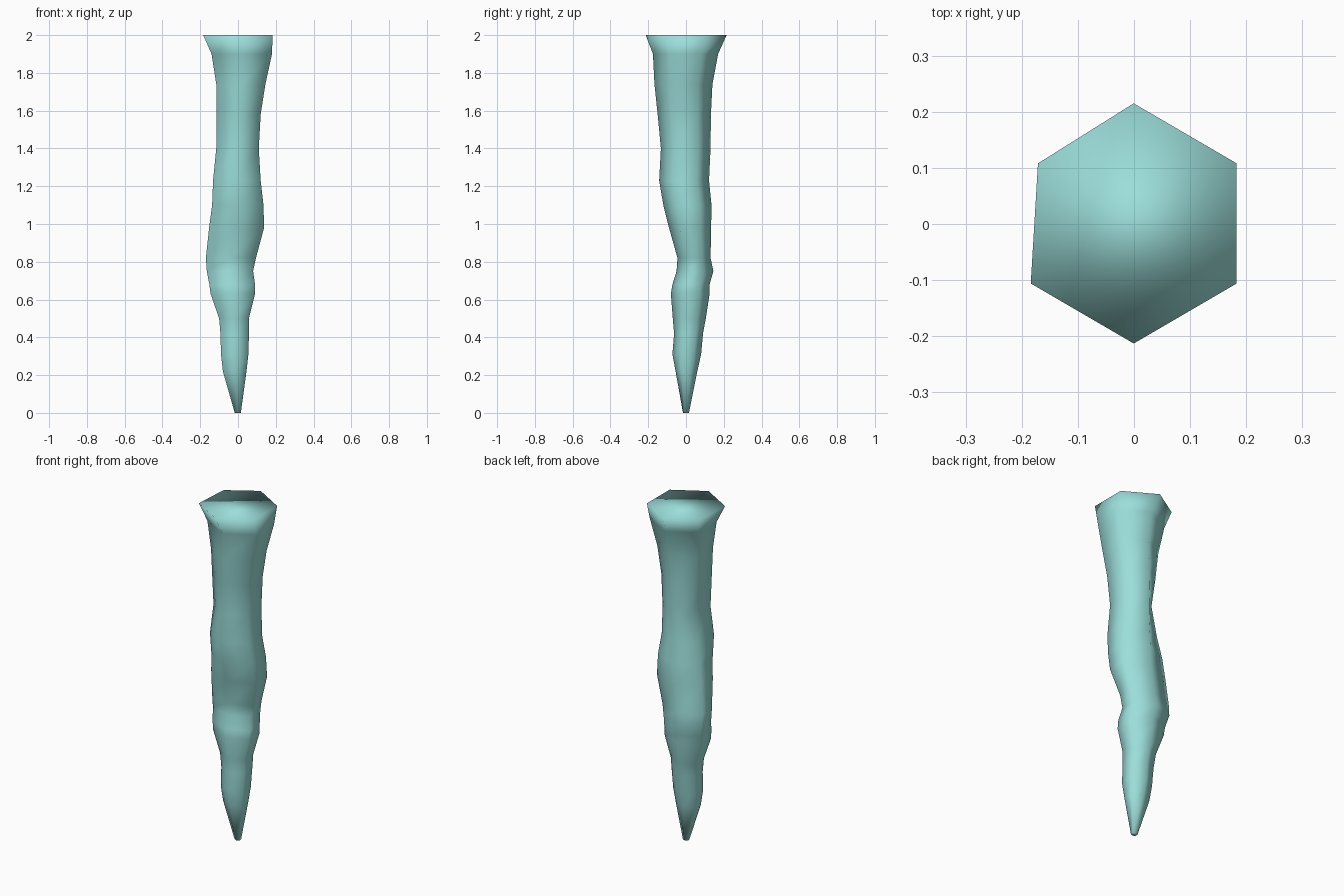
import bpy, bmesh, math

# Ring table: height, x min, x max, y min, y max, left-back corner scale
RINGS = [
    (0.00, -.017, .015, -.016, .016, 1),
    (0.22, -.080, .045, -.055, .060, 1),
    (0.31, -.090, .055, -.072, .080, 1),
    (0.42, -.093, .058, -.063, .090, 1),
    (0.50, -.100, .058, -.070, .105, 1),
    (0.63, -.145, .090, -.080, .125, 1),
    (0.68, -.152, .090, -.072, .125, 1),
    (0.75, -.165, .080, -.050, .145, 1),
    (0.82, -.170, .095, -.045, .130, 1),
    (0.98, -.153, .138, -.090, .133, 1),
    (1.10, -.137, .135, -.120, .135, 1),
    (1.23, -.132, .120, -.142, .122, .85),
    (1.40, -.115, .110, -.133, .130, .58),
    (1.58, -.115, .120, -.150, .132, .85),
    (1.74, -.115, .145, -.167, .140, 1),
    (1.90, -.140, .180, -.175, .170, 1),
    (2.00, -.184, .183, -.213, .215, .93),
]

bm = bmesh.new()
rings = []
for z, x0, x1, y0, y1, dent in RINGS:
    ring = []
    for k in range(6):
        a = math.radians(90 + 60 * k)
        s = dent if k == 1 else 1  # left-back corner dents inward
        x = (x0 + x1) / 2 + s * (x1 - x0) / 2 * math.cos(a) / math.cos(math.pi / 6)
        y = (y0 + y1) / 2 + (y1 - y0) / 2 * math.sin(a)
        ring.append(bm.verts.new((x, y, z)))
    rings.append(ring)

# Side walls and end caps
for lo, hi in zip(rings, rings[1:]):
    for k in range(6):
        n = (k + 1) % 6
        bm.faces.new((lo[k], lo[n], hi[n], hi[k]))
bm.faces.new(rings[0][::-1])
bm.faces.new(rings[-1])
bmesh.ops.recalc_face_normals(bm, faces=bm.faces[:])
for f in bm.faces:
    f.smooth = True

mesh = bpy.data.meshes.new("icicle")
bm.to_mesh(mesh)
bm.free()
ice = bpy.data.materials.new("pale_ice_teal")
ice.diffuse_color = (.33, .73, .70, 1)
mesh.materials.append(ice)
obj = bpy.data.objects.new("icicle", mesh)
bpy.context.collection.objects.link(obj)
